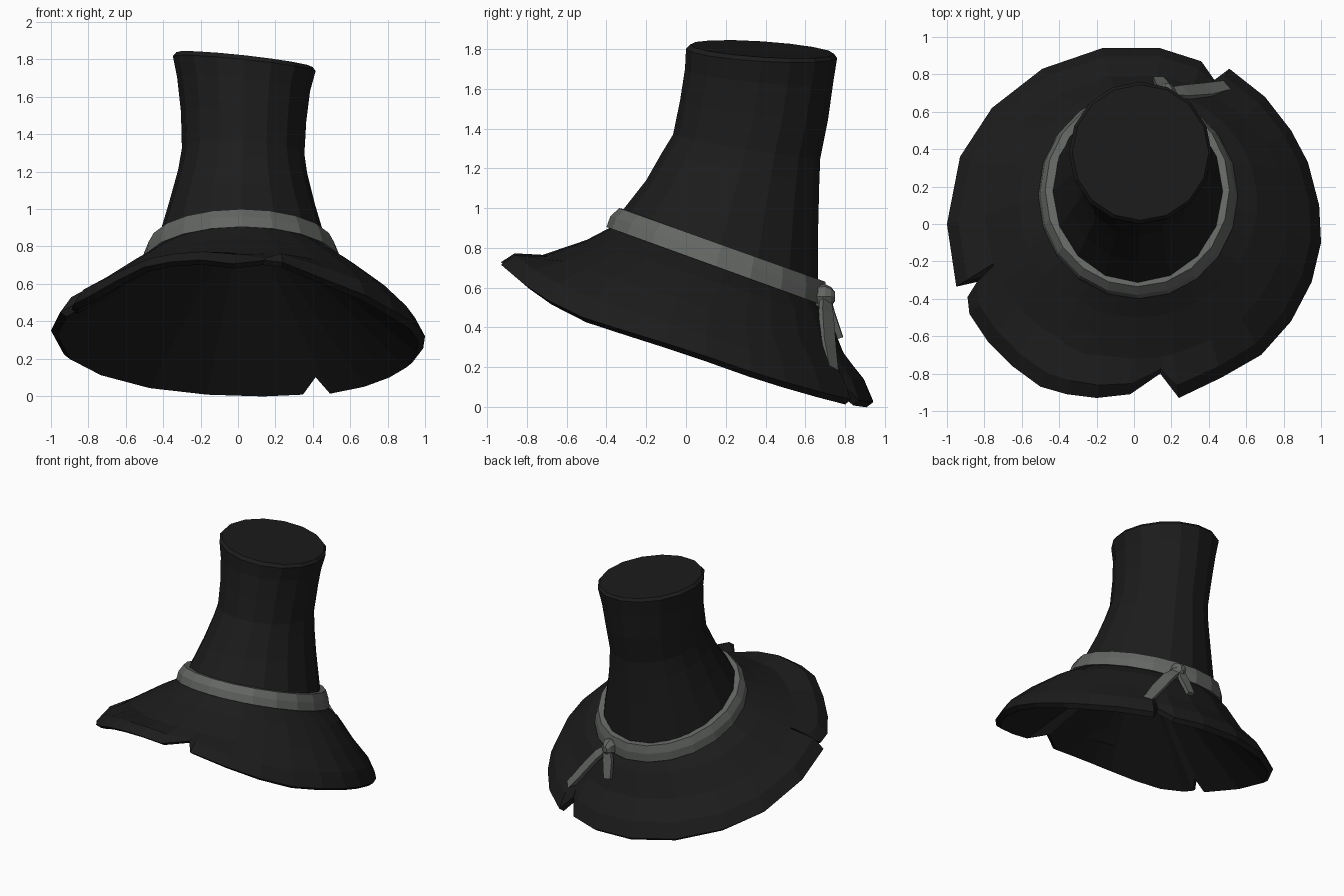
import bpy, bmesh, math
from mathutils import Vector

if "Cube" in bpy.data.objects:
    bpy.data.objects.remove(bpy.data.objects["Cube"])


def material(name, rgb):
    m = bpy.data.materials.new(name)
    m.diffuse_color = (*rgb, 1)
    m.use_nodes = True
    m.node_tree.nodes["Principled BSDF"].inputs["Base Color"].default_value = m.diffuse_color
    return m


BLACK = material("black felt", (0.0115, 0.0115, 0.0115))
GREY = material("grey ribbon", (0.125, 0.133, 0.125))


def ring(yf, zf, yb, zb, xl, xr, angles, tilt=0.0):
    """Leaning ellipse given by its front, back, left and right extremes."""
    pts = []
    for a in angles:
        c, s = math.cos(a), math.sin(a)
        pts.append(Vector(((xl + xr) / 2 + c * (xr - xl) / 2,
                           (yf + yb) / 2 + s * (yb - yf) / 2,
                           (zf + zb) / 2 + s * (zb - zf) / 2 + tilt * c)))
    return pts


def loft(name, rings, mat, cap_start=False, cap_end=False, wrap=False, apex=None):
    """Join counter-clockwise rings with quads; apex closes the first ring as a cone."""
    bm = bmesh.new()
    vs = [[bm.verts.new(p) for p in r] for r in rings]
    n = len(rings[0])
    pairs = list(zip(vs, vs[1:])) + ([(vs[-1], vs[0])] if wrap else [])
    for a, b in pairs:
        for i in range(n):
            j = (i + 1) % n
            bm.faces.new((a[i], a[j], b[j], b[i]))
    if apex:
        tip = bm.verts.new(apex)
        for i in range(n):
            bm.faces.new((vs[0][(i + 1) % n], vs[0][i], tip))
    if cap_start:
        bm.faces.new(vs[0][::-1])
    if cap_end:
        bm.faces.new(vs[-1])
    if wrap or (cap_start and cap_end):
        bmesh.ops.recalc_face_normals(bm, faces=bm.faces)
    me = bpy.data.meshes.new(name)
    bm.to_mesh(me)
    bm.free()
    me.materials.append(mat)
    ob = bpy.data.objects.new(name, me)
    bpy.context.collection.objects.link(ob)
    return ob


def circle(n, phase=0.0):
    return [2 * math.pi * (i + phase) / n for i in range(n)]


# Brim: ragged outline with three torn notches, seen from the top
outline = [(-.17, .94), (.14, .94), (.36, .87), (.43, .77), (.51, .83), (.70, .68),
           (.84, .50), (.93, .33), (.99, .10), (1, -.10), (.95, -.31), (.84, -.52),
           (.68, -.70), (.47, -.82), (.24, -.93), (.14, -.80), (-.02, -.91),
           (-.20, -.93), (-.36, -.91), (-.50, -.87), (-.65, -.76), (-.78, -.63),
           (-.88, -.48), (-.89, -.39), (-.84, -.31), (-.95, -.335), (-1, 0),
           (-.93, .36), (-.76, .62), (-.49, .83)][::-1]
notches = {(.43, .77): .07, (.14, -.80): .11, (-.84, -.31): .07}
slope = [(-.94, .73), (-.8, .62), (-.6, .50), (-.3, .41), (0, .32),
         (.4, .18), (.8, .06), (.95, .025)]


def rim_height(x, y):
    for (y0, z0), (y1, z1) in zip(slope, slope[1:]):
        if y <= y1:
            z = z0 + (z1 - z0) * (y - y0) / (y1 - y0)
            return z - .03 * x + notches.get((x, y), 0)


angles = [math.atan2(y, x) for x, y in outline]
rim = [Vector((x, y, rim_height(x, y))) for x, y in outline]
mid = ring(-.72, .765, .80, .27, -.80, .82, angles)
lip = [r.lerp(m, .3) + Vector((0, 0, 0 if (x, y) in notches else .035))
       for r, m, (x, y) in zip(rim, mid, outline)]
under = [Vector((p.x * .965, p.y * .965, p.z - .025)) for p in rim]
# Hollow underside rises to a point inside the crown
loft("brim", [under, rim, lip, mid,
              ring(-.50, .84, .73, .44, -.62, .66, angles),
              ring(-.385, .90, .67, .53, -.485, .525, angles),
              ring(-.34, .96, .66, .60, -.45, .495, angles)],
     BLACK, apex=(.03, .10, 1.0))

# Crown: leaning, pinched tube with a slanted flat top
ca = circle(16)
loft("crown", [ring(-.355, .91, .665, .54, -.46, .505, ca),
               ring(-.31, 1.0, .665, .66, -.43, .47, ca),
               ring(-.20, 1.14, .665, .92, -.37, .41, ca),
               ring(-.12, 1.28, .67, 1.12, -.32, .37, ca, -.01),
               ring(-.065, 1.37, .675, 1.25, -.30, .355, ca, -.015),
               ring(-.03, 1.54, .715, 1.45, -.305, .365, ca, -.025),
               ring(-.005, 1.70, .74, 1.63, -.325, .385, ca, -.035),
               ring(0, 1.80, .76, 1.755, -.348, .415, ca, -.04),
               ring(.02, 1.822, .745, 1.775, -.33, .40, ca, -.04)],
     BLACK, cap_end=True)

# Ribbon band around the base of the crown
ba = circle(20)
loft("ribbon_band", [ring(-.40, .905, .705, .505, -.512, .555, ba),
                     ring(-.38, .96, .71, .57, -.503, .538, ba),
                     ring(-.335, 1.0, .70, .63, -.475, .51, ba),
                     ring(-.295, .99, .66, .635, -.43, .465, ba),
                     ring(-.33, .90, .64, .53, -.45, .50, ba)], GREY, wrap=True)


# Ribbon tails: flat tapering strips hanging from the knot
def tail(name, path, widths, side):
    pts = [Vector(p) for p in path]
    side = Vector(side).normalized()
    rings = []
    for i, (p, w) in enumerate(zip(pts, widths)):
        along = pts[min(i + 1, len(pts) - 1)] - pts[max(i - 1, 0)]
        out = along.cross(side).normalized() * .014
        s = side * w
        rings.append([p - s - out, p + s - out, p + s + out, p - s + out])
    loft(name, rings, GREY, cap_start=True, cap_end=True)


tail("long_ribbon_tail", [(.17, .70, .56), (.27, .705, .47), (.39, .715, .32), (.52, .74, .15)],
     [.025, .04, .042, .03], (-.66, .84, -.54))
tail("short_ribbon_tail", [(.18, .71, .56), (.155, .735, .47), (.13, .775, .35)],
     [.025, .038, .028], (1, 0, -.15))

# Knot at the back of the band
ka = circle(7)
loft("ribbon_knot", [[Vector((.175 + r * .055 * math.cos(a), y, .555 + r * .065 * math.sin(a)))
                      for a in ka] for y, r in ((.65, .9), (.70, 1), (.73, .75), (.75, .35))],
     GREY, cap_start=True, cap_end=True)
